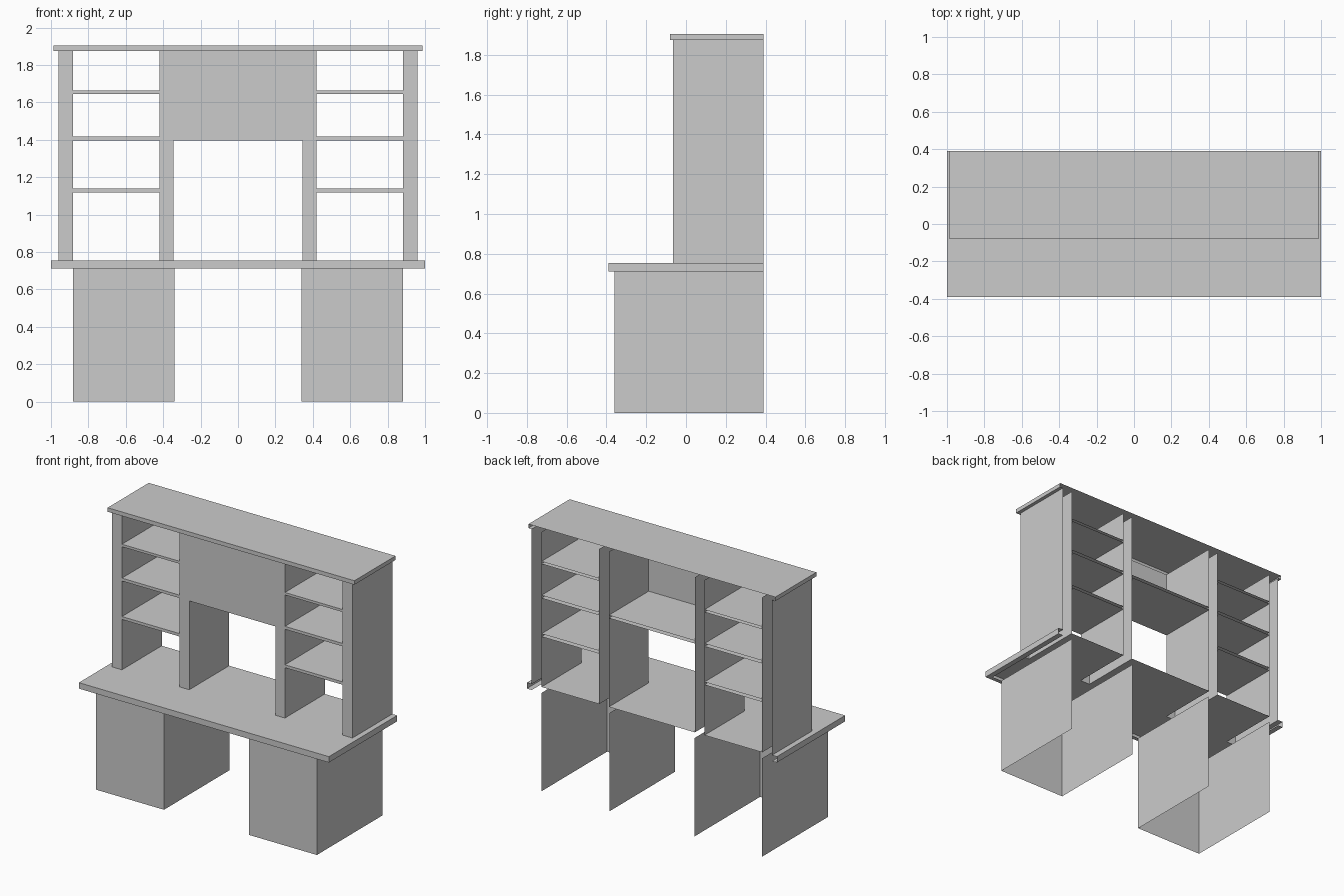
import bpy, bmesh

if "Cube" in bpy.data.objects:
    bpy.data.objects.remove(bpy.data.objects["Cube"])

BACK, DESK, PED, POST, ROOF = 0.39, -0.39, -0.36, -0.065, -0.08
P_OUT, P_IN, C_OUT, C_IN = 0.961, 0.883, 0.421, 0.344   # post edges in x
Z_LOW, Z_DESK, Z_ROOF, Z_TOP = 0.711, 0.754, 1.875, 1.904


def finish(name, bm):
    bmesh.ops.remove_doubles(bm, verts=bm.verts, dist=1e-5)
    me = bpy.data.meshes.new(name)
    bm.to_mesh(me)
    bm.free()
    ob = bpy.data.objects.new(name, me)
    bpy.context.collection.objects.link(ob)
    return ob


def add_box(bm, x0, x1, y0, y1, z0, z1, keep):
    """Add chosen sides of a box: l, r, f, b (back), t, u (underside)."""
    c = {(i, j, k): (x, y, z) for i, x in enumerate((x0, x1))
         for j, y in enumerate((y0, y1)) for k, z in enumerate((z0, z1))}
    sides = {'l': ((0, 0, 0), (0, 0, 1), (0, 1, 1), (0, 1, 0)),
             'r': ((1, 0, 0), (1, 1, 0), (1, 1, 1), (1, 0, 1)),
             'f': ((0, 0, 0), (1, 0, 0), (1, 0, 1), (0, 0, 1)),
             'b': ((0, 1, 0), (0, 1, 1), (1, 1, 1), (1, 1, 0)),
             't': ((0, 0, 1), (1, 0, 1), (1, 1, 1), (0, 1, 1)),
             'u': ((0, 0, 0), (0, 1, 0), (1, 1, 0), (1, 0, 0))}
    for s in keep:
        bm.faces.new([bm.verts.new(c[i]) for i in sides[s]])


def shell(name, *args):
    bm = bmesh.new()
    add_box(bm, *args)
    return finish(name, bm)


def slab(name, half, front, rim_y, z0, z1, top_strips):
    """Hollow board: edges, a narrow underside rim, and top strips."""
    bm = bmesh.new()
    add_box(bm, -half, half, front, BACK, z0, z1, 'lrf')
    add_box(bm, -half, half, front, rim_y, z0, z1, 'u')
    for a, b in ((-half, -P_OUT), (P_OUT, half)):
        add_box(bm, a, b, rim_y, BACK, z0, z1, 'u')
    for a, b, y in top_strips:
        add_box(bm, a, b, y[0], y[1], z0, z1, 't')
    return finish(name, bm)


# Desktop, its top left open under the hollow posts
behind = (POST, BACK)
slab("desktop", 1.0, DESK, PED, Z_LOW, Z_DESK,
     [(-1, 1, (DESK, POST)), (-1, -P_OUT, behind), (-P_IN, -C_OUT, behind),
      (-C_IN, C_IN, behind), (C_OUT, P_IN, behind), (P_OUT, 1, behind)])

# Hutch roof board
slab("hutch_roof", 0.987, ROOF, POST, Z_ROOF, Z_TOP,
     [(-0.987, 0.987, (ROOF, BACK))])

# Pedestals, posts and side shelves on both sides
for side, s in (("left", -1), ("right", 1)):
    def span(a, b):
        return sorted((s * a, s * b))
    shell(side + "_pedestal", *span(0.34, 0.883), PED, BACK, 0, Z_LOW, 'lrf')
    shell(side + "_outer_post", *span(P_IN, P_OUT), POST, BACK, Z_DESK, Z_ROOF, 'lrf')
    shell(side + "_inner_post", *span(C_IN, C_OUT), POST, BACK, Z_DESK, Z_ROOF, 'lrf')
    for i, (z0, z1) in enumerate(((1.118, 1.139), (1.396, 1.417), (1.644, 1.662))):
        shell(f"{side}_shelf_{i + 1}", *span(C_OUT, P_IN), POST, BACK, z0, z1, 'ftu')

# Centre cabinet: front panel above its floor shelf
shell("centre_shelf", -C_IN, C_IN, POST, BACK, 1.396, 1.417, 'ftu')
shell("centre_panel", -C_IN, C_IN, POST, BACK, 1.417, Z_ROOF, 'f')
